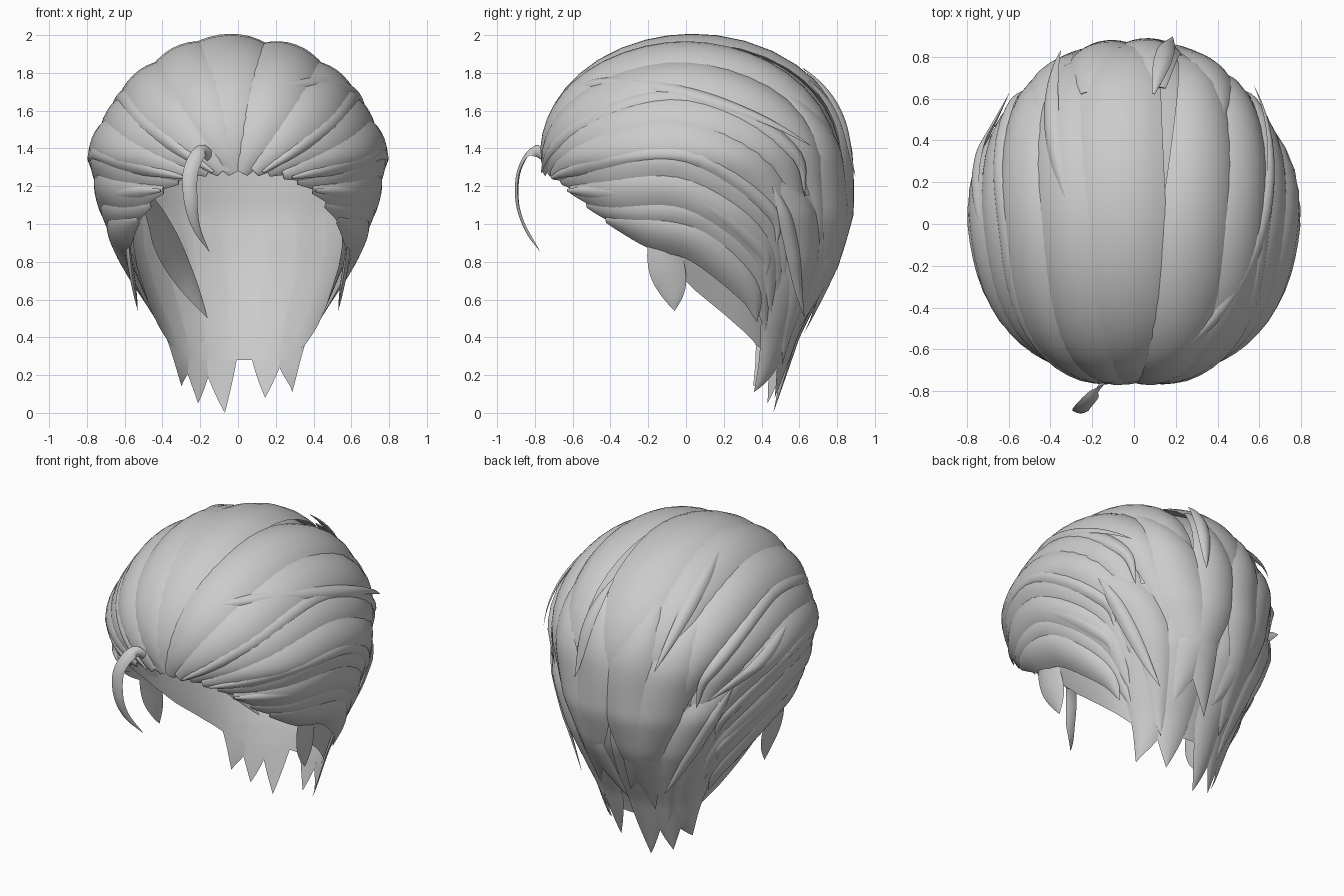
import bpy, bmesh, math
from mathutils import Vector

if "Cube" in bpy.data.objects:
    bpy.data.objects.remove(bpy.data.objects["Cube"])

grey = bpy.data.materials.new("hair_grey")
grey.diffuse_color = (0.6, 0.6, 0.6, 1)
grey.use_nodes = True
grey.node_tree.nodes["Principled BSDF"].inputs["Base Color"].default_value = grey.diffuse_color
ZC, TOP, NARROW = 1.35, 0.615, 0.17  # dome base height, dome rise, narrowing of the dome


def along(table, k):
    """Linear lookup in rows of (key, values...)."""
    k = max(table[0][0], min(table[-1][0], k))
    for a, b in zip(table, table[1:]):
        if k <= b[0]:
            f = (k - a[0]) / (b[0] - a[0])
            return [p + (q - p) * f for p, q in zip(a[1:], b[1:])]


def section(z):
    """Half width, centre y and depth of the head envelope at height z."""
    w, yc, d = along([(0, .25, .37, .1), (.4, .41, .25, .34), (.8, .58, .10, .68),
                      (1.05, .675, .06, .775), (ZC, .74, .04, .79)], z)
    return w * (1 - NARROW * max(0, min(1, (z - ZC) / TOP))), yc, d


def project(p, off):
    """Move a point onto the head envelope, raised by off."""
    w, yc, d = section(p.z)
    z = max(0, p.z - ZC)
    x, y = p.x, p.y - yc
    r = max(1e-4, math.sqrt((x / w) ** 2 + (y / d) ** 2 + (z / TOP) ** 2))
    n = Vector((x / w ** 2, y / d ** 2, z / TOP ** 2)).normalized()
    return Vector((x / r, yc + y / r, ZC + z / r if z > 0 else p.z)) + n * off


def spline(pts, t):
    """Catmull-Rom point along a path."""
    p = [Vector(q) for q in pts]
    p = [2 * p[0] - p[1]] + p + [2 * p[-1] - p[-2]]
    f = t * (len(pts) - 1)
    i = min(int(f), len(pts) - 2)
    u, (a, b, c, d) = f - i, p[i:i + 4]
    return .5 * (2 * b + (c - a) * u + (2 * a - 5 * b + 4 * c - d) * u * u + (3 * b - a - 3 * c + d) * u ** 3)


def finish(name, bm):
    bmesh.ops.remove_doubles(bm, verts=bm.verts, dist=.0004)
    bmesh.ops.recalc_face_normals(bm, faces=bm.faces)
    me = bpy.data.meshes.new(name)
    bm.to_mesh(me)
    bm.free()
    ob = bpy.data.objects.new(name, me)
    bpy.context.collection.objects.link(ob)
    me.materials.append(grey)
    bpy.context.view_layer.objects.active = ob
    ob.select_set(True)
    bpy.ops.object.shade_smooth_by_angle(angle=math.radians(50))
    ob.select_set(False)


def lock(name, pts, width, off=.01, bulge=.04, lift=0, root=.15, facing=None, n=26, m=5):
    """A tapered lens-section lock of hair that hugs the head, or hangs free with a given facing."""
    bm = bmesh.new()
    rings = []
    for i in range(n + 1):
        t = i / n
        c = spline(pts, t)
        tan = (spline(pts, min(1, t + .01)) - spline(pts, max(0, t - .01))).normalized()
        base = c if facing else project(c, 0)
        nrm = Vector(facing) if facing else (project(c, .1) - base).normalized()
        side = tan.cross(nrm).normalized()
        if facing:
            nrm = side.cross(tan)
        f = root + (1 - root) * math.sin(math.pi / 2 * min(t / .35, 1))
        f *= 1 - max(0, (t - .45) / .55) ** 1.7
        raised = off + lift * max(0, (t - .6) / .4) ** 2
        ring = []
        for j in range(4 * m):
            s = -1 + j / m if j <= 2 * m else 3 - j / m
            h = (1 - s * s) * f * (bulge if j <= 2 * m else -.4 * bulge)
            q = base + side * (s * width * f / 2)
            ring.append(bm.verts.new(q + nrm * h if facing else project(q, raised + h)))
        rings.append(ring)
    k = 4 * m
    for a, b in zip(rings, rings[1:]):
        for j in range(k):
            bm.faces.new((a[j], a[(j + 1) % k], b[(j + 1) % k], b[j]))
    bm.faces.new(rings[0])
    finish(name, bm)


# Inner scalp shell, open at the face; the hem height depends on the angle from the back
HEM = [(0, .28), (.8, .28), (1.2, .36), (1.5, .48), (1.75, .62), (1.9, .82), (2.1, .98), (2.3, 1.14),
       (2.65, 1.28), (3.2, 1.29)]
bm = bmesh.new()
N, M, DOME = 64, 24, 10
grid = []
for i in range(N):
    a = -math.pi + 2 * math.pi * i / N
    hem = along(HEM, abs(a))[0]
    col = []
    for j in range(M + 1):
        e = math.pi / 2 * max(0, 1 - j / DOME)
        z = ZC + TOP * math.sin(e) if j <= DOME else ZC + (hem - ZC) * (j - DOME) / (M - DOME)
        w, yc, d = section(z)
        p = Vector((math.sin(a) * w * math.cos(e), yc + math.cos(a) * d * math.cos(e), z))
        col.append(bm.verts.new(project(p, -.012)))
    grid.append(col)
for i in range(N):
    a, b = grid[i], grid[(i + 1) % N]
    for j in range(M):
        bm.faces.new((a[j], b[j], b[j + 1], a[j + 1]))
finish("scalp_shell", bm)

# Crown lock over the middle
lock("crown_lock", [(-.05, -.74, 1.28), (-.09, -.62, 1.72), (-.1, -.05, 2), (-.09, .6, 1.75),
                    (-.02, .84, 1.3), (.02, .8, .9)], .52, .01, .035)

# Swept-back side locks: every lock runs across these guide curves, ordered from crown to ear
HAIRLINE = [(.02, -.75, 1.27), (.18, -.71, 1.27), (.36, -.62, 1.2), (.5, -.4, 1.02)]
TEMPLE = [(.22, -.62, 1.66), (.54, -.5, 1.44), (.61, -.4, 1.2), (.62, -.2, .97)]
MIDDLE = [(.32, 0, 1.88), (.68, 0, 1.54), (.74, 0, 1.2), (.65, .07, .9)]
REAR = [(.32, .6, 1.62), (.61, .5, 1.25), (.61, .43, .9), (.54, .34, .66)]
TIPS = [(.1, .77, .75), (.36, .63, .52), (.4, .52, .42), (.42, .4, .42)]
COUNT = 8
for sx, label in ((1, "right"), (-1, "left")):
    flip = Vector((sx, 1, 1))

    def side_lock(name, k, *args, drop=1.0):
        path = [spline(g, k) * flip for g in (HAIRLINE, TEMPLE, MIDDLE, REAR, TIPS)]
        path[-1] = path[-2].lerp(path[-1], drop)
        lock(f"{label}_{name}", path, *args)

    for i in range(COUNT):
        k = i / (COUNT - 1)
        side_lock(f"side_lock_{i + 1}", k, .44 - .22 * k ** .7, .004 + .01 * (i % 2), .056 - .012 * k,
                  drop=1 - .25 * (i % 2))
    # Thin overlay locks
    for i, k in enumerate((.22, .5, .72)):
        side_lock(f"thin_lock_{i + 1}", k, .11, .035, .025, drop=.3)
    # Sideburn
    lock(f"{label}_sideburn", [(sx * .59, -.1, 1), (sx * .57, -.11, .82), (sx * .545, -.075, .66),
                               (sx * .53, -.06, .54)], .19, bulge=.02, root=.8, facing=(sx, 0, 0))
    # Rear corner lock
    lock(f"{label}_rear_lock", [(sx * .58, .3, 1.3), (sx * .5, .6, 1), (sx * .36, .62, .7), (sx * .28, .56, .25)],
         .26, .015, .04)

# Nape locks ending in separate points
for i, (x, y, z) in enumerate([(-.33, .36, .14), (-.2, .43, .05), (-.08, .48, 0), (.13, .46, .08), (.28, .36, .11)]):
    lock(f"nape_lock_{i + 1}", [(x * 1.9, .75, 1.15), (x * 1.75, .68, .8), (x * 1.35, .56, .42), (x, y, z)],
         .34, -.004, .03, root=.6)

# Overlapping locks sweeping down the back: x at top and at tip, tip height
for i, (a, c, z) in enumerate([(-.38, -.05, .5), (.32, -.02, .42), (-.15, -.2, .36), (.08, .2, .45)]):
    lock(f"back_lock_{i + 1}", [(a * 1.2, .5, 1.65), (a, .8, 1.25), ((a + c) / 2, .75, .85), (c, .6, z)],
         .31, .025, .035)

# Loose wisps whose tips lift away: start, end
WISPS = [((.2, -.6, 1.7), (.5, .6, 1.4)), ((-.3, .1, 1.9), (-.32, .78, 1.4)), ((.08, .55, 1.75), (.17, .84, 1.25)),
         ((-.68, 0, 1.5), (-.55, .6, 1.2)), ((.55, .4, 1.2), (.32, .62, .5)), ((-.55, .4, 1.25), (-.3, .65, .52))]
for i, (a, b) in enumerate(WISPS):
    mid = project((Vector(a) + Vector(b)) / 2, 0)
    lock(f"loose_wisp_{i + 1}", [a, mid, b], .08, .05, .018, .04)

# Curl falling over the forehead
lock("forehead_curl", [(-.13, -.73, 1.33), (-.19, -.81, 1.39), (-.25, -.88, 1.28), (-.25, -.89, 1.12),
                       (-.22, -.85, .98), (-.15, -.77, .85)], .08, bulge=.014, root=.5, facing=(0, -1, .4))
# Inner lock hanging inside the left side
lock("inner_left_lock", [(-.5, -.2, 1.15), (-.42, .1, .98), (-.3, .32, .75), (-.16, .45, .5)],
     .2, bulge=.015, root=.5, facing=(.5, -1, .4))
